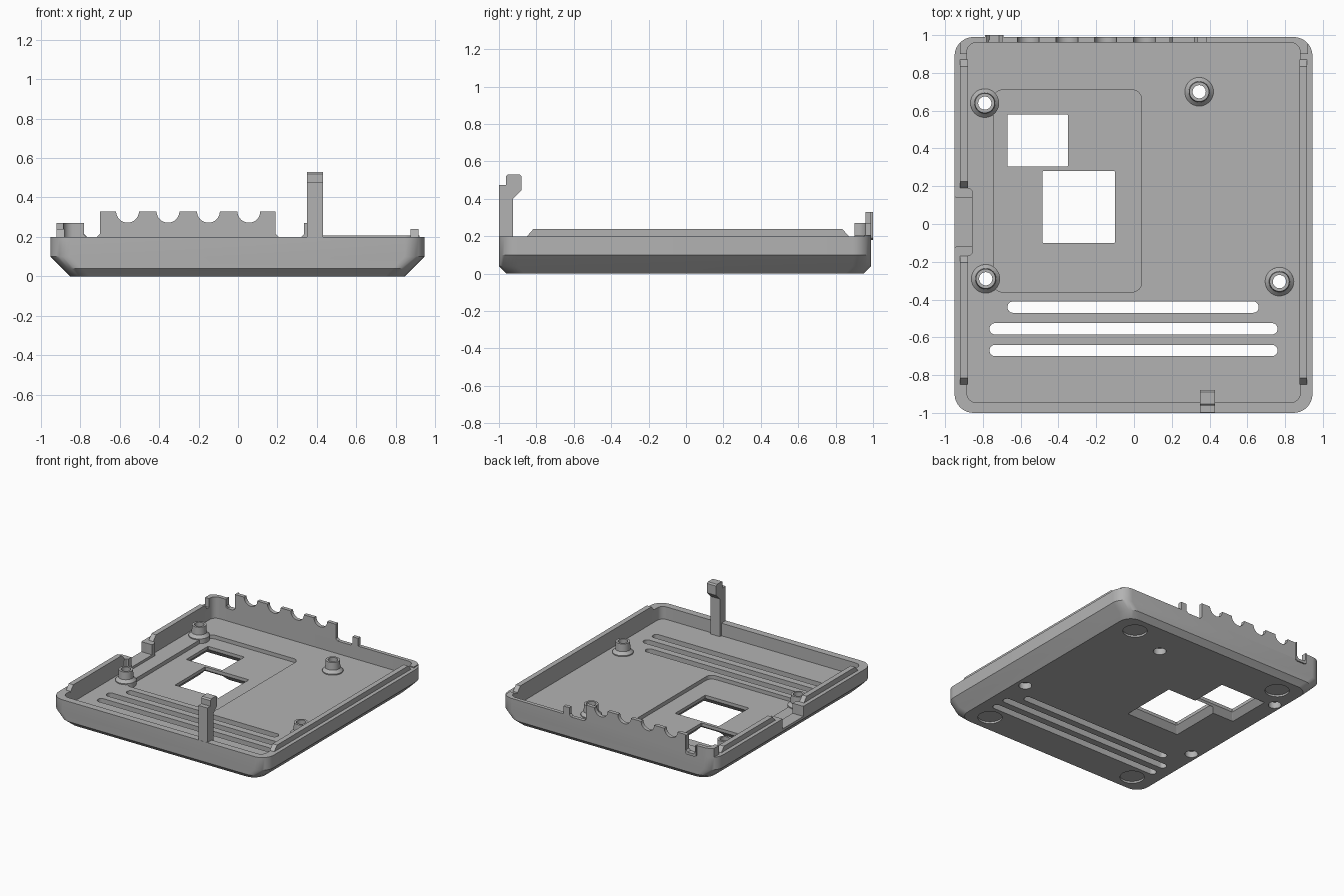
import bpy, bmesh
from math import sin, cos, pi, radians

cube = bpy.data.objects.get("Cube")
if cube:
    bpy.data.objects.remove(cube, do_unlink=True)

grey = bpy.data.materials.new("plain grey")
grey.use_nodes = True
grey.diffuse_color = (0.45, 0.45, 0.45, 1)
grey.node_tree.nodes["Principled BSDF"].inputs["Base Color"].default_value = (0.45, 0.45, 0.45, 1)


def loft(name, rings, closed=False):
    """Skin matching rings of points; cap the ends unless the rings form a loop."""
    bm = bmesh.new()
    vs = [[bm.verts.new(p) for p in ring] for ring in rings]
    pairs = list(zip(vs, vs[1:]))
    if closed:
        pairs.append((vs[-1], vs[0]))
    else:
        bm.faces.new(vs[0])
        bm.faces.new(vs[-1])
    n = len(vs[0])
    for a, b in pairs:
        for i in range(n):
            j = (i + 1) % n
            bm.faces.new((a[i], a[j], b[j], b[i]))
    bmesh.ops.recalc_face_normals(bm, faces=bm.faces)
    mesh = bpy.data.meshes.new(name)
    bm.to_mesh(mesh)
    bm.free()
    mesh.materials.append(grey)
    ob = bpy.data.objects.new(name, mesh)
    bpy.context.collection.objects.link(ob)
    return ob


def rounded(x0, x1, y0, y1, r, z, n=8):
    pts = []
    for k, (cx, cy) in enumerate([(x1 - r, y1 - r), (x0 + r, y1 - r), (x0 + r, y0 + r), (x1 - r, y0 + r)]):
        for i in range(n + 1):
            a = (k + i / n) * pi / 2
            pts.append((cx + r * cos(a), cy + r * sin(a), z))
    return pts


def circle(x, y, r, z, n=32):
    return [(x + r * cos(2 * pi * i / n), y + r * sin(2 * pi * i / n), z) for i in range(n)]


def box(name, x0, x1, y0, y1, z0, z1):
    return loft(name, [[(x0, y0, z), (x1, y0, z), (x1, y1, z), (x0, y1, z)] for z in (z0, z1)])


def prism_x(name, yz, x0, x1):
    return loft(name, [[(x, y, z) for y, z in yz] for x in (x0, x1)])


def prism_y(name, xz, y0, y1):
    return loft(name, [[(x, y, z) for x, z in xz] for y in (y0, y1)])


def boolean(ob, tool, operation="DIFFERENCE"):
    tool.hide_render = True
    mod = ob.modifiers.new("cut", "BOOLEAN")
    mod.operation, mod.object, mod.solver = operation, tool, "EXACT"
    bpy.context.view_layer.objects.active = ob
    bpy.ops.object.modifier_apply(modifier=mod.name)
    bpy.data.objects.remove(tool, do_unlink=True)


def outer(z, dx=0.0, dy=0.0):
    return rounded(-0.95 + dx, 0.945 - dx, -1 + dy, 0.99 - dy, 0.1, z)


def inner(z):
    return rounded(-0.885, 0.88, -0.945, 0.96, 0.05, z)


# Tray shell with wide side chamfers and narrow end chamfers
tray = loft("tray", [outer(0, 0.1, 0.04), outer(0.04, 0.06), outer(0.1), outer(0.2)])
boolean(tray, loft("cavity", [inner(0.1), inner(0.3)]))
boolean(tray, loft("floor_recess", [rounded(-0.745, 0.04, -0.36, 0.71, 0.05, z) for z in (0.07, 0.15)]))

# Two square windows, flared underneath
for x0, x1, y0, y1 in [(-0.67, -0.35, 0.305, 0.58), (-0.485, -0.1, -0.1, 0.28)]:
    rings = [rounded(x0 - f, x1 + f, y0 - f, y1 + f, 0.004, z, 1)
             for f, z in [(0.05, -0.01), (0.04, 0), (0, 0.045), (0, 0.15)]]
    boolean(tray, loft("window", rings))

# Ventilation slots
for x0, x1, y in [(-0.67, 0.66, -0.44), (-0.765, 0.76, -0.555), (-0.765, 0.76, -0.67)]:
    boolean(tray, loft("slot", [rounded(x0, x1, y - 0.03, y + 0.03, 0.0295, z) for z in (-0.05, 0.15)]))

# Shallow foot recesses
for x in (-0.67, 0.67):
    for y in (-0.82, 0.81):
        boolean(tray, loft("foot_recess", [circle(x, y, 0.088, z) for z in (-0.02, 0.015)]))

# Standoffs with screw bores
for i, (x, y) in enumerate([(-0.79, 0.64), (-0.785, -0.29), (0.345, 0.70), (0.77, -0.305)]):
    boolean(tray, loft("bore", [circle(x, y, 0.047, z) for z in (-0.05, 0.15)]))
    profile = [(0.035, 0.05), (0.076, 0.05), (0.076, 0.108), (0.066, 0.118), (0.055, 0.13),
               (0.052, 0.19), (0.035, 0.19)]
    loft(f"standoff_{i + 1}", [circle(x, y, r, z) for r, z in profile], closed=True)

# Thickened card notch in the right wall
bracket = loft("notch_bracket", [[(-0.9, -0.17, z), (-0.87, -0.17, z), (-0.855, -0.155, z),
                                  (-0.855, 0.175, z), (-0.87, 0.19, z), (-0.9, 0.19, z)] for z in (0.08, 0.2)])
for part in (tray, bracket):
    boolean(part, loft("notch", [[(-1, -0.14, z), (-0.94, -0.12, z), (-0.8, -0.12, z),
                                  (-0.8, 0.14, z), (-0.94, 0.14, z), (-1, 0.16, z)] for z in (0.12, 0.3)]))


# Alignment rails along both side rims
def rail(name, x0, x1, y0, y1):
    prism_x(name, [(y0, 0.19), (y0, 0.2), (y0 + 0.035, 0.24), (y1 - 0.035, 0.24), (y1, 0.2), (y1, 0.19)], x0, x1)


rail("left_rail", 0.875, 0.915, -0.85, 0.87)
rail("right_rail_front", -0.92, -0.88, -0.85, -0.17)
rail("right_rail_back", -0.92, -0.88, 0.19, 0.87)

# Connector panel on the back rim, with rounded scoops
outline = [(-0.72, 0.195), (-0.70, 0.215), (-0.70, 0.33)]
for cx in (-0.56, -0.355, -0.15, 0.055):
    for i in range(17):
        a = pi + pi * i / 16
        outline.append((cx + 0.058 * cos(a), 0.33 + 0.058 * sin(a)))
outline += [(0.19, 0.33), (0.19, 0.215), (0.21, 0.195)]
shapes = {
    "connector_panel": outline,
    "corner_panel": [(-0.92, 0.19), (-0.92, 0.27), (-0.78, 0.27), (-0.78, 0.21), (-0.765, 0.195)],
    "back_post": [(0.315, 0.195), (0.335, 0.215), (0.335, 0.27), (0.385, 0.27), (0.385, 0.195)],
    "back_rim_strip": [(0.38, 0.19), (0.38, 0.208), (0.92, 0.208), (0.92, 0.19)],
}
for name, xz in shapes.items():
    panel = prism_y(name, xz, 0.9, 1.05)
    wall = loft("wall_ring", [outer(0.15), outer(0.4), inner(0.4), inner(0.15)], closed=True)
    boolean(panel, wall, "INTERSECT")

# Raised collar round the open port
prism_y("port_collar", [(-0.79, 0.27), (-0.79, 0.19), (-0.775, 0.18), (-0.705, 0.18), (-0.69, 0.19),
                        (-0.69, 0.33), (-0.70, 0.33), (-0.70, 0.215), (-0.715, 0.2), (-0.765, 0.2),
                        (-0.78, 0.215), (-0.78, 0.27)], 0.975, 1.0)

# Front latch with hooked head
latch = prism_x("front_latch", [(-0.999, 0.12), (-0.999, 0.475), (-0.962, 0.475), (-0.962, 0.52), (-0.952, 0.53),
                                (-0.89, 0.53), (-0.88, 0.52), (-0.88, 0.445), (-0.925, 0.40), (-0.925, 0.08),
                                (-0.96, 0.08), (-0.96, 0.12)], 0.35, 0.43)

# Keep corners crisp and curved walls smooth
bpy.ops.object.select_all(action="DESELECT")
for ob in bpy.context.scene.objects:
    if ob.type == "MESH":
        ob.select_set(True)
bpy.context.view_layer.objects.active = tray
bpy.ops.object.shade_smooth_by_angle(angle=radians(28))
